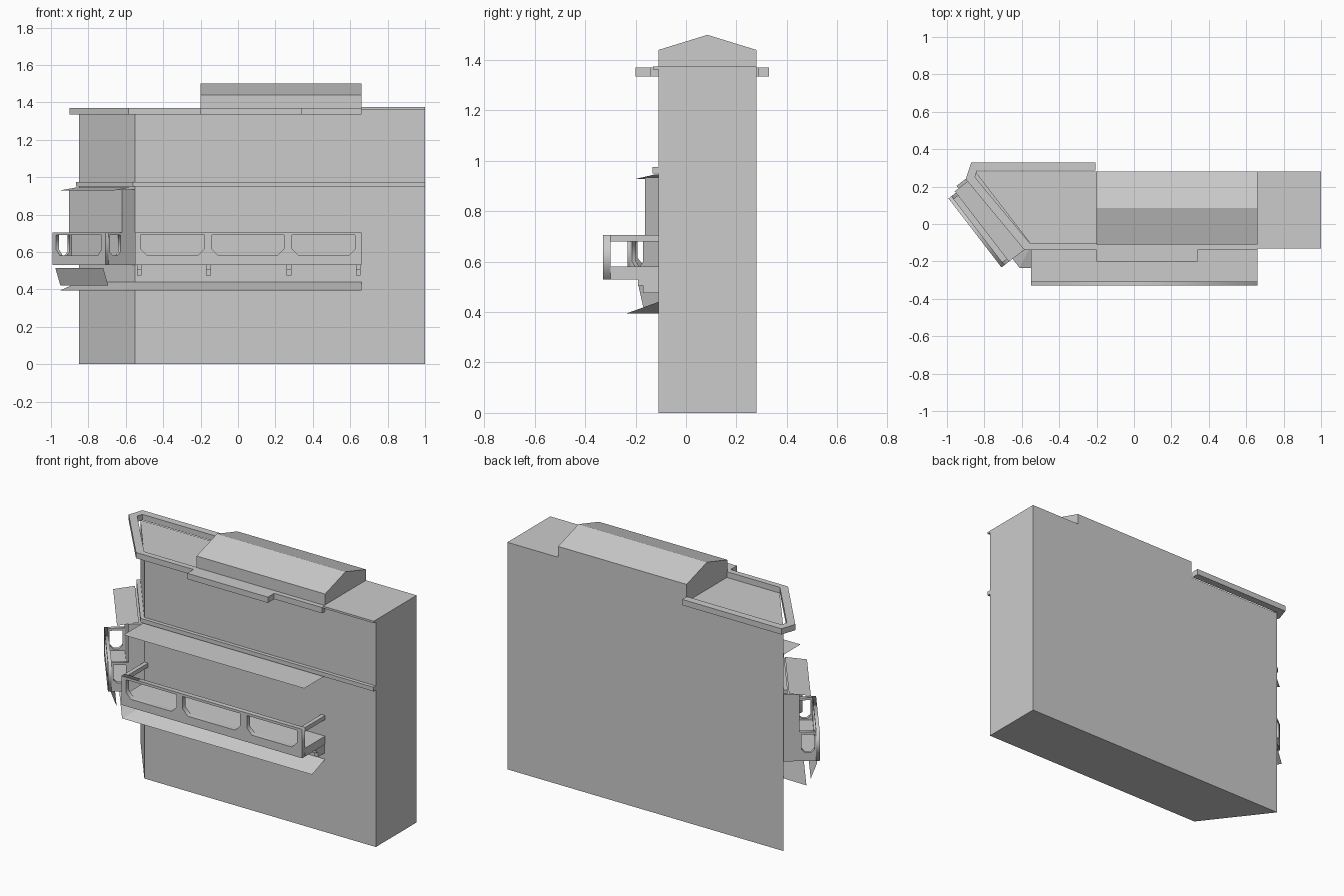
import bpy, bmesh
from mathutils import Matrix, Vector

if "Cube" in bpy.data.objects:
    bpy.data.objects.remove(bpy.data.objects["Cube"])

A, B = Vector((-0.85, 0.28, 0)), Vector((-0.55, -0.11, 0))
UP = Vector((0, 0, 1))


def frame(origin, u):
    # local x runs along the wall, y is up, z points out of the wall
    n = u.cross(UP)
    m = Matrix((u, UP, n)).transposed().to_4x4()
    m.translation = origin
    return m


FRONT = frame(B, Vector((1, 0, 0)))
CORNER = frame(B, (B - A).normalized())
WORLD = Matrix.Identity(4)
N_CORNER = (B - A).normalized().cross(UP)
N_FRONT = Vector((0, -1, 0))
MITRE = (N_CORNER + N_FRONT) / (1 + N_CORNER.dot(N_FRONT))


def finish(name, bm, m=WORLD):
    bm.transform(m)
    bmesh.ops.recalc_face_normals(bm, faces=bm.faces)
    me = bpy.data.meshes.new(name)
    bm.to_mesh(me)
    bm.free()
    ob = bpy.data.objects.new(name, me)
    bpy.context.collection.objects.link(ob)
    return ob


def box(name, m, x0, x1, y0, y1, z0, z1):
    bm = bmesh.new()
    bmesh.ops.create_cube(bm, size=1)
    for v in bm.verts:
        v.co = Vector((x0 + (v.co.x + .5) * (x1 - x0), y0 + (v.co.y + .5) * (y1 - y0),
                       z0 + (v.co.z + .5) * (z1 - z0)))
    return finish(name, bm, m)


def extrude(name, pts, vec, m=WORLD):
    bm = bmesh.new()
    f = bm.faces.new([bm.verts.new(p) for p in pts])
    r = bmesh.ops.extrude_face_region(bm, geom=[f], use_keep_orig=True)
    bmesh.ops.translate(bm, vec=vec, verts=[v for v in r['geom'] if isinstance(v, bmesh.types.BMVert)])
    return finish(name, bm, m)


def sheet(name, pts, m=WORLD):
    bm = bmesh.new()
    bm.faces.new([bm.verts.new(p) for p in pts])
    return finish(name, bm, m)


def wall_sweep(name, profile, x_end, closed):
    # profile of (offset, z) swept round the angled corner and along the front
    bm = bmesh.new()
    stations = [(A, N_CORNER), (B, MITRE), (Vector((x_end, -0.11, 0)), N_FRONT)]
    rows = [[bm.verts.new(p + n * o + UP * z) for o, z in profile] for p, n in stations]
    k = len(profile)
    for r, s in zip(rows, rows[1:]):
        for i in range(k if closed else k - 1):
            j = (i + 1) % k
            bm.faces.new((r[i], s[i], s[j], r[j]))
    if closed:
        bm.faces.new(rows[0])
        bm.faces.new(rows[-1])
    return finish(name, bm)


def panel(name, m, outline, holes, depth):
    # flat panel with through openings, local z from 0 to depth
    cu = bpy.data.curves.new(name, 'CURVE')
    cu.dimensions, cu.fill_mode, cu.extrude = '2D', 'BOTH', depth / 2
    for loop in [outline] + holes:
        sp = cu.splines.new('POLY')
        sp.points.add(len(loop) - 1)
        for p, (x, y) in zip(sp.points, loop):
            p.co = (x, y, 0, 1)
        sp.use_cyclic_u = True
    tmp = bpy.data.objects.new(name + "_curve", cu)
    bpy.context.collection.objects.link(tmp)
    bpy.context.view_layer.update()
    me = bpy.data.meshes.new_from_object(tmp.evaluated_get(bpy.context.evaluated_depsgraph_get()))
    bpy.data.objects.remove(tmp)
    bm = bmesh.new()
    bm.from_mesh(me)
    bmesh.ops.remove_doubles(bm, verts=bm.verts, dist=1e-5)
    bpy.data.meshes.remove(me)
    return finish(name, bm, m @ Matrix.Translation((0, 0, depth / 2)))


def rect(x0, x1, y0, y1):
    return [(x0, y0), (x1, y0), (x1, y1), (x0, y1)]


def opening(x0, x1, y0=.58, y1=.69, c=.035):
    return [(x0 + c, y0), (x1 - c, y0), (x1, y0 + c), (x1, y1), (x0, y1), (x0, y0 + c)]


# main body, raised roof and gable
extrude("building_body", [A, B, (1, -.11, 0), (1, .28, 0)], (0, 0, 1.335))
box("raised_roof", WORLD, -.2, 1, -.11, .28, 1.335, 1.37)
extrude("roof_gable", [(-.2, -.11, 1.37), (-.2, .28, 1.37), (-.2, .28, 1.44),
                       (-.2, .085, 1.5), (-.2, -.11, 1.44)], (.86, 0, 0))
box("roof_edge", WORLD, .66, 1, -.13, .28, 1.362, 1.374)

# cornice rim
rim = [(-.205, .33), (-.87, .33), (-.9, .24), (-.585, -.14), (-.2, -.14), (-.2, -.2), (.34, -.2),
       (.34, -.14), (.66, -.14), (.66, -.105), (-.555, -.105), (-.85, .25), (-.84, .285), (-.205, .285)]
extrude("cornice", [(x, y, 1.335) for x, y in rim], (0, 0, .035))

# string course and awnings
wall_sweep("string_course", [(0, .95), (.022, .95), (.022, .975), (0, .975)], 1, True)
wall_sweep("lower_awning", [(0, .44), (.125, .395)], .66, False)
sheet("upper_awning", [(0, .945, 0), (1.21, .945, 0), (1.21, .945, .2), (0, .945, .2)], FRONT)

# front balcony
panel("front_balcony_panel", FRONT @ Matrix.Translation((0, 0, .19)), rect(0, 1.21, .53, .705),
      [opening(.03, .37), opening(.41, .795), opening(.84, 1.175)], .03)
box("front_balcony_floor", FRONT, 0, 1.21, .53, .58, 0, .19)
for i, s in enumerate((0, 1.185)):
    box(f"front_side_rail_{i}", FRONT, s, s + .025, .68, .705, 0, .19)
for i, s in enumerate((.01, .38, .81, 1.18)):
    box(f"bracket_upper_{i}", FRONT, s, s + .025, .505, .53, 0, .08)
    box(f"bracket_lower_{i}", FRONT, s, s + .025, .475, .505, 0, .06)

# corner bay with its balcony
box("corner_bay", CORNER, -.465, 0, .53, .935, 0, .087)
sheet("corner_bay_awning", [(-.475, .945, .03), (0, .945, .03), (0, .928, .15), (-.475, .928, .15)], CORNER)
panel("corner_balcony_panel", CORNER @ Matrix.Translation((0, 0, .18)), rect(-.465, 0, .53, .705),
      [opening(-.435, -.035)], .02)
box("corner_balcony_floor", CORNER, -.465, 0, .53, .57, .08, .18)
for i, s in enumerate((-.465, -.02)):
    # side panels turn a quarter round from the corner wall
    turn = CORNER @ Matrix(((0, 0, 1, s), (0, 1, 0, 0), (-1, 0, 0, 0), (0, 0, 0, 1)))
    panel(f"corner_balcony_side_{i}", turn, rect(-.18, -.085, .53, .705),
          [opening(-.17, -.1, .58, .69, .02)], .02)
sheet("corner_skirt", [(-.46, .515, .185), (-.04, .515, .185), (-.04, .42, .15), (-.46, .42, .15)], CORNER)
